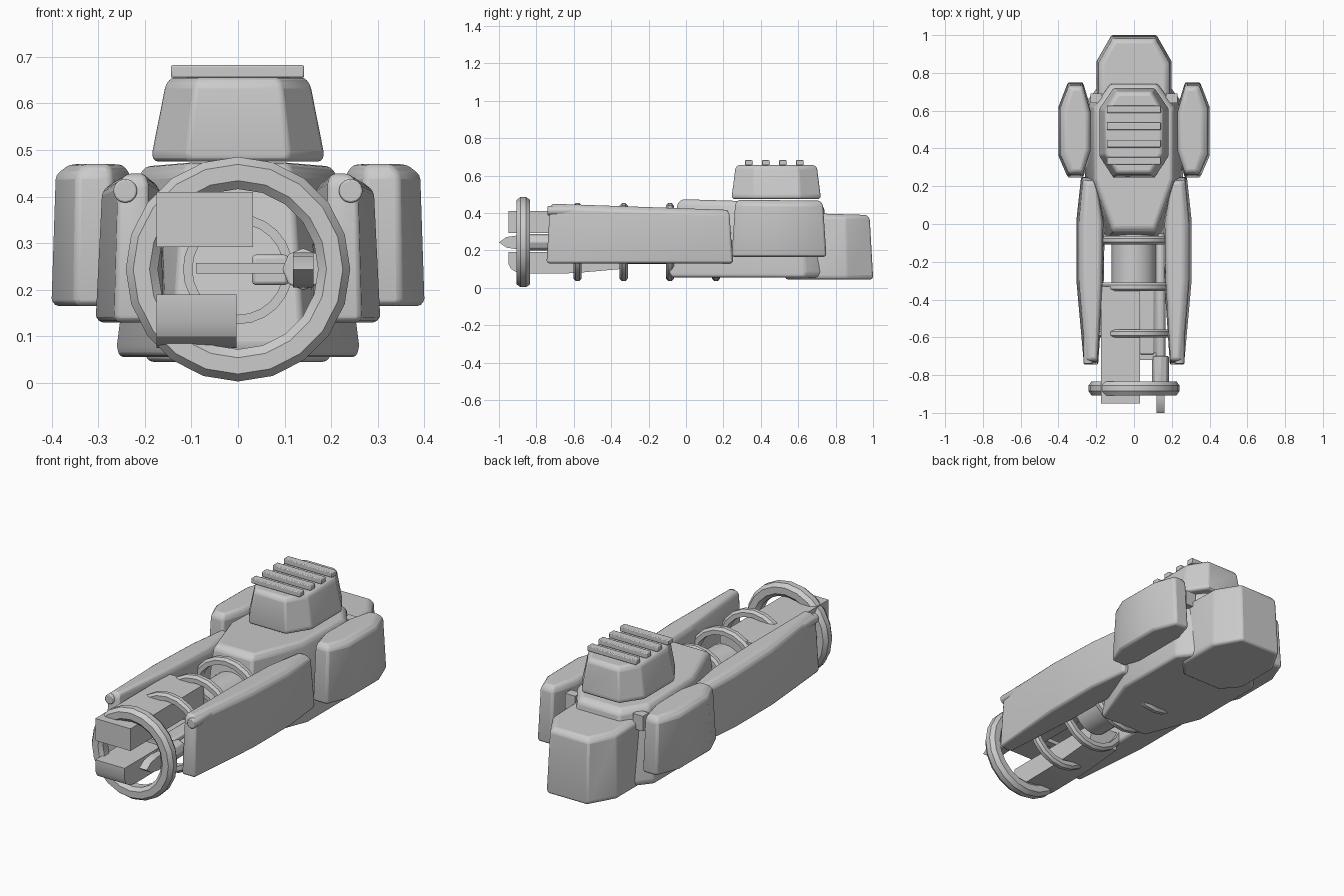
import bpy, bmesh, math

cube = bpy.data.objects.get("Cube")
if cube:
    bpy.data.objects.remove(cube, do_unlink=True)

grey = bpy.data.materials.new("light_grey")
grey.use_nodes = True
colour = (0.6, 0.6, 0.6, 1)
grey.diffuse_color = colour
grey.node_tree.nodes["Principled BSDF"].inputs["Base Color"].default_value = colour
AXIS_Z = 0.244


def finish(name, bm, bevel=0.0, angle=30):
    bmesh.ops.recalc_face_normals(bm, faces=bm.faces)
    mesh = bpy.data.meshes.new(name)
    bm.to_mesh(mesh)
    bm.free()
    mesh.materials.append(grey)
    obj = bpy.data.objects.new(name, mesh)
    bpy.context.collection.objects.link(obj)
    if bevel:
        mod = obj.modifiers.new("bevel", "BEVEL")
        mod.width, mod.segments, mod.limit_method = bevel, 2, "ANGLE"
        mod.angle_limit = math.radians(25)
    bpy.ops.object.select_all(action="DESELECT")
    obj.select_set(True)
    bpy.context.view_layer.objects.active = obj
    bpy.ops.object.shade_smooth_by_angle(angle=math.radians(angle))
    return obj


def skin(bm, loops, capped=True):
    rows = [[bm.verts.new(p) for p in loop] for loop in loops]
    n = len(rows[0])
    pairs = zip(rows, rows[1:]) if capped else zip(rows, rows[1:] + rows[:1])
    for a, b in pairs:
        for i in range(n):
            bm.faces.new((a[i], a[(i + 1) % n], b[(i + 1) % n], b[i]))
    if capped:
        bm.faces.new(rows[0])
        bm.faces.new(rows[-1])


# Stack of scaled plan outlines; levels are (z, x scale, y scale, slope along y)
def stack(name, outline, centre, levels, bevel=0.015, side=1):
    cx, cy = centre
    loops = []
    for z, sx, sy, slope in levels:
        loop = []
        for x, y in outline:
            px, py = cx + (x - cx) * sx, cy + (y - cy) * sy
            loop.append((side * px, py, z + slope * (py - cy)))
        loops.append(loop)
    bm = bmesh.new()
    skin(bm, loops)
    return finish(name, bm, bevel)


def mirrored(half):
    return half + [(-x, y) for x, y in reversed(half)]


def box(name, low, high, bevel=0.0):
    x0, y0, z0 = low
    x1, y1, z1 = high
    bm = bmesh.new()
    skin(bm, [[(x0, y0, z), (x1, y0, z), (x1, y1, z), (x0, y1, z)] for z in (z0, z1)])
    return finish(name, bm, bevel)


# Side profile of (y, z) points pushed along x
def slab(name, profile, x0, x1, bevel=0.0):
    bm = bmesh.new()
    skin(bm, [[(x, y, z) for y, z in profile] for x in (x0, x1)])
    return finish(name, bm, bevel)


# Closed (radius, y offset) profile turned around the barrel axis
def ring(name, y, profile, sides=20):
    bm = bmesh.new()
    loops = []
    for i in range(sides):
        a = math.tau * i / sides
        loops.append([(r * math.sin(a), y + d, AXIS_Z + r * math.cos(a)) for r, d in profile])
    skin(bm, loops, capped=False)
    return finish(name, bm, angle=25)


def rod(name, x, z, radius, y0, y1, sides=12):
    bm = bmesh.new()
    turn = [math.tau * i / sides for i in range(sides)]
    skin(bm, [[(x + radius * math.cos(a), y, z + radius * math.sin(a)) for a in turn]
              for y in (y0, y1)])
    return finish(name, bm, 0.004)


# Central hull and rear block
stack("hull", mirrored([(0.14, -0.09), (0.26, 0.22), (0.26, 0.64), (0.15, 0.78)]), (0, 0.36),
      [(0.055, 0.98, 0.97, 0), (0.08, 1, 1, 0), (0.44, 0.82, 0.9, -0.03),
       (0.462, 0.76, 0.84, -0.03)], 0.01)
stack("rear_block", mirrored([(0.12, 0.53), (0.2, 0.62), (0.2, 0.86), (0.12, 1.0)]),
      (0, 0.78), [(0.045, 0.95, 0.98, 0), (0.06, 1, 1, 0), (0.375, 0.94, 0.92, -0.03),
                  (0.395, 0.82, 0.84, -0.03)], 0.01)

# Raised turret with top slats
stack("turret", mirrored([(0.11, 0.245), (0.185, 0.36), (0.185, 0.61), (0.11, 0.72)]),
      (0, 0.48), [(0.475, 0.97, 0.98, 0), (0.49, 1, 1, 0), (0.64, 0.84, 0.92, 0),
                  (0.656, 0.77, 0.86, 0)], 0.008)
for i in range(4):
    y = 0.335 + 0.091 * i
    box(f"turret_slat_{i + 1}", (-0.144, y - 0.02, 0.655), (0.142, y + 0.02, 0.682), 0.004)

for side, word in ((1, "left"), (-1, "right")):
    # Outer pods
    stack(word + "_pod", [(0.27, 0.245), (0.35, 0.245), (0.4, 0.36), (0.4, 0.62), (0.35, 0.75),
                          (0.27, 0.75), (0.225, 0.6), (0.225, 0.38)], (0.29, 0.5),
          [(0.165, 0.95, 0.98, 0), (0.18, 1, 1, 0), (0.445, 0.92, 0.93, -0.01),
           (0.468, 0.65, 0.86, -0.01)], 0.01, side)
    box(word + "_pod_bracket", (side * 0.2 - 0.03, 0.64, 0.35), (side * 0.2 + 0.03, 0.69, 0.43))
    # Long side arms with front pins
    stack(word + "_arm", [(0.19, -0.745), (0.265, -0.745), (0.305, -0.3), (0.305, 0.02),
                          (0.28, 0.25), (0.2, 0.25), (0.155, 0.02), (0.16, -0.3)],
          (0.21, -0.25), [(0.13, 0.95, 0.99, 0), (0.145, 1, 1, 0), (0.41, 0.86, 0.965, -0.035),
                          (0.433, 0.55, 0.94, -0.035)], 0.01, side)
    rod(word + "_arm_pin", side * 0.242, 0.412, 0.026, -0.74, -0.5)

# Barrel rings
ring("muzzle_ring", -0.87, [(0.172, -0.02), (0.19, -0.037), (0.225, -0.037), (0.241, -0.015),
                            (0.241, 0.015), (0.225, 0.037), (0.19, 0.037), (0.172, 0.02)])
for i in range(4):
    ring(f"barrel_ring_{i + 1}", -0.58 + 0.247 * i,
         [(0.172, -0.022), (0.195, -0.022), (0.208, -0.01), (0.208, 0.01),
          (0.195, 0.022), (0.172, 0.022)])

# Inner barrel tube
ring("barrel_tube", 0, [(0.098, -0.33), (0.118, -0.33), (0.118, 0.05), (0.098, 0.05)], 24)

# Upper and lower barrel jaws
slab("upper_jaw", [(-0.95, 0.292), (-0.95, 0.41), (-0.33, 0.41), (-0.33, 0.292)], -0.175, 0.032)
slab("lower_jaw", [(-0.95, 0.19), (-0.95, 0.13), (-0.935, 0.1), (-0.905, 0.083), (-0.85, 0.075),
                   (-0.6, 0.078), (-0.35, 0.1), (-0.33, 0.19)], -0.175, -0.003)

# Pointed side blade, its nut and the linking rods
slab("side_blade", [(-1, 0.243), (-0.96, 0.215), (-0.9, 0.205), (-0.7, 0.225), (-0.7, 0.26),
                    (-0.9, 0.28), (-0.96, 0.271)], 0.118, 0.162)
rod("side_nut", 0.14, AXIS_Z, 0.045, -0.84, -0.7, 8)
rod("side_rail", 0.14, AXIS_Z, 0.028, -0.8, -0.05)
box("cross_bar", (-0.09, -0.72, 0.235), (0.14, -0.68, 0.257))
box("inner_bar", (0.03, -0.69, 0.21), (0.108, -0.3, 0.275), 0.008)
